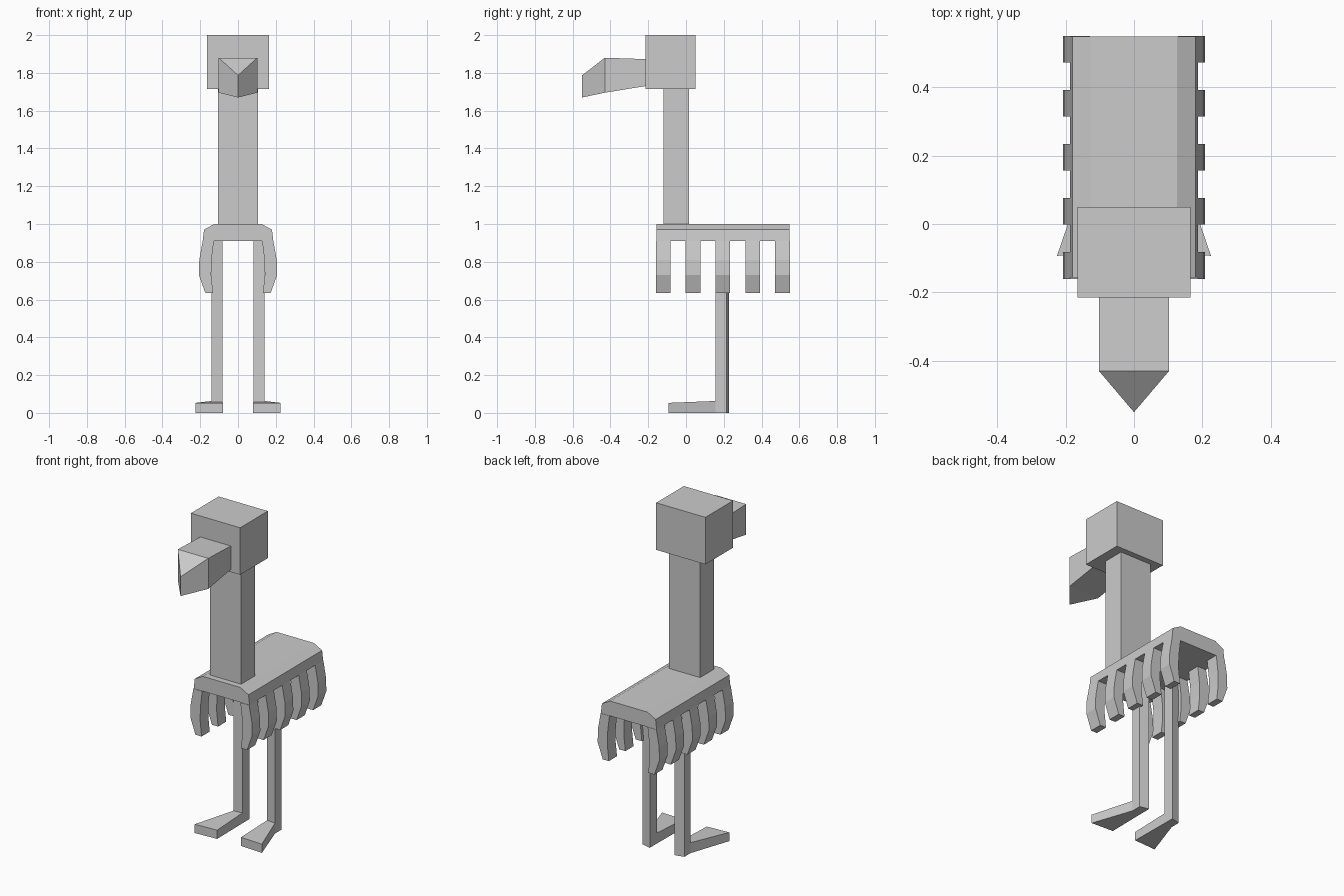
import bpy, bmesh

if "Cube" in bpy.data.objects:
    bpy.data.objects.remove(bpy.data.objects["Cube"])


def make_object(name, bm):
    bmesh.ops.recalc_face_normals(bm, faces=bm.faces)
    mesh = bpy.data.meshes.new(name)
    bm.to_mesh(mesh)
    bm.free()
    obj = bpy.data.objects.new(name, mesh)
    bpy.context.collection.objects.link(obj)
    return obj


def loft(name, rings):
    """Skin matching rings of points and cap both ends."""
    bm = bmesh.new()
    rows = [[bm.verts.new(p) for p in ring] for ring in rings]
    n = len(rows[0])
    for a, b in zip(rows, rows[1:]):
        for i in range(n):
            j = (i + 1) % n
            bm.faces.new((a[i], a[j], b[j], b[i]))
    bm.faces.new(rows[0])
    bm.faces.new(rows[-1])
    return make_object(name, bm)


def extrude_y(name, profile, y0, y1):
    return loft(name, [[(x, y, z) for x, z in profile] for y in (y0, y1)])


def extrude_z(name, outline, z0, z1):
    return loft(name, [[(x, y, z) for x, y in outline] for z in (z0, z1)])


def rect(x, y0, y1):
    return [(-x, y0), (x, y0), (x, y1), (-x, y1)]


# Head and neck
extrude_z("head", rect(0.165, -0.215, 0.05), 1.715, 2.0)
extrude_z("neck", rect(0.105, -0.12, 0.015), 0.99, 1.715)

# Beak: box section, then a wedge closing to a vertical edge
bm = bmesh.new()
back, mid = [[bm.verts.new((x, y, z)) for x, z in
              ((-0.102, lo), (0.102, lo), (0.102, hi), (-0.102, hi))]
             for y, lo, hi in ((-0.215, 1.73, 1.873), (-0.43, 1.695, 1.88))]
low, high = [bm.verts.new((0, -0.55, z)) for z in (1.67, 1.787)]
for i in range(4):
    j = (i + 1) % 4
    bm.faces.new((back[i], back[j], mid[j], mid[i]))
bm.faces.new(back)
bm.faces.new((mid[0], mid[1], low))
bm.faces.new((mid[2], mid[3], high))
bm.faces.new((mid[1], mid[2], high, low))
bm.faces.new((mid[3], mid[0], low, high))
make_object("beak", bm)

# Body top with chamfered shoulders
half = [(0.187, 0.91), (0.18, 0.97), (0.125, 1.0)]
extrude_y("body", half + [(-x, z) for x, z in reversed(half)], -0.157, 0.548)

# Hanging wing strips, five per side
strip = [(0.187, 0.91), (0.205, 0.81), (0.207, 0.73), (0.173, 0.635),
         (0.132, 0.635), (0.142, 0.73), (0.14, 0.81), (0.128, 0.91)]
# Legs turned slightly outward, with splayed feet
leg = [(0.083, 0.16), (0.14, 0.155), (0.14, 0.215), (0.083, 0.228)]
for side, label in ((1, "right"), (-1, "left")):
    for i in range(5):
        y = -0.16 + i * 0.158
        extrude_y(f"wing_strip_{label}_{i + 1}",
                  [(side * x, z) for x, z in strip], y, y + 0.078)
    extrude_z(f"leg_{label}", [(side * x, y) for x, y in leg], 0, 0.91)
    loft(f"foot_{label}", [
        [(side * x0, y0, 0), (side * x1, y1, 0),
         (side * x1, y1, h), (side * x0, y0, h)]
        for x0, y0, x1, y1, h in ((0.083, 0.16, 0.14, 0.155, 0.063),
                                  (0.08, -0.085, 0.225, -0.093, 0.053))])
